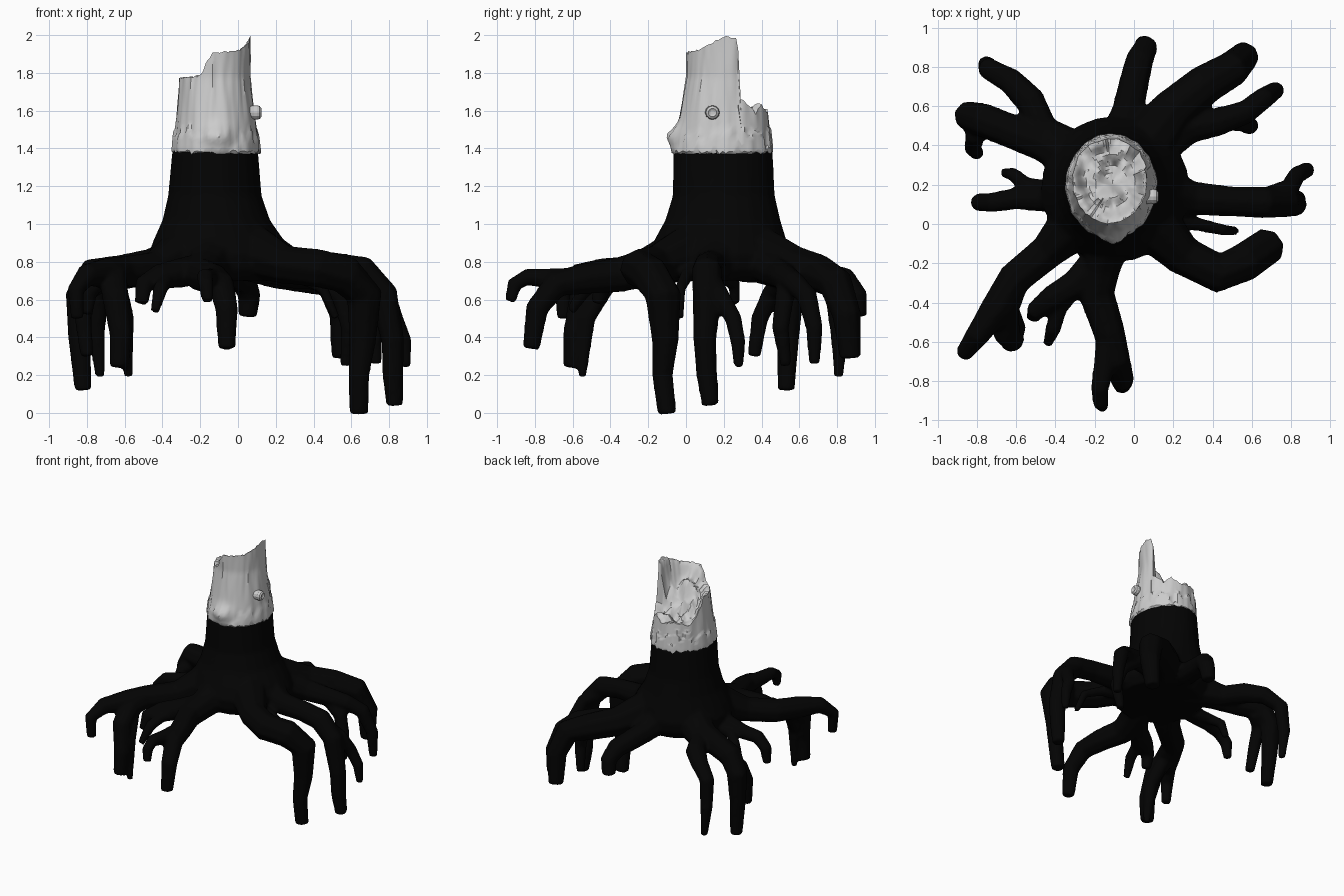
import bpy, bmesh, math
from mathutils import Vector, noise

N = 96


def new_object(name, bm):
    bmesh.ops.recalc_face_normals(bm, faces=bm.faces)
    mesh = bpy.data.meshes.new(name)
    bm.to_mesh(mesh)
    bm.free()
    ob = bpy.data.objects.new(name, mesh)
    bpy.context.collection.objects.link(ob)
    return ob


def skin(bm, rings):
    """Skin closed rings of points and cap both ends."""
    loops = [[bm.verts.new(p) for p in ring] for ring in rings]
    for a, b in zip(loops, loops[1:]):
        for i in range(len(a)):
            j = (i + 1) % len(a)
            bm.faces.new((a[i], a[j], b[j], b[i]))
    bm.faces.new(loops[0][::-1])
    bm.faces.new(loops[-1])


def ellipse(x0, x1, y0, y1, z, n):
    return [Vector(((x0 + x1) / 2 + (x1 - x0) / 2 * math.cos(2 * math.pi * i / n),
                    (y0 + y1) / 2 + (y1 - y0) / 2 * math.sin(2 * math.pi * i / n), z))
            for i in range(n)]


def root(bm, *pts):
    """Tapered eight-sided tube through (x, y, z, radius) points."""
    P = [Vector(p[:3]) for p in pts]
    T = [(P[min(i + 1, len(P) - 1)] - P[max(i - 1, 0)]).normalized() for i in range(len(P))]
    u = T[0].orthogonal().normalized()
    rings = []
    for i, p in enumerate(P):
        if i:
            u = T[i - 1].rotation_difference(T[i]) @ u
        v = T[i].cross(u)
        rings.append([p + pts[i][3] * 1.04 * (u * math.cos(a * math.pi / 4) + v * math.sin(a * math.pi / 4))
                      for a in range(8)])
    skin(bm, rings)


# --- dark trunk base with flare ---
bm = bmesh.new()
flare = [(-.40, .22, -.13, .49, .70), (-.45, .27, -.18, .54, .76), (-.475, .285, -.195, .55, .84),
         (-.445, .24, -.165, .53, .92), (-.40, .17, -.11, .50, 1.02), (-.37, .125, -.07, .47, 1.15),
         (-.347, .105, -.067, .458, 1.40)]
skin(bm, [ellipse(*f, 24) for f in flare])

# --- back roots ---
root(bm, (-.08, .35, .85, .13), (-.03, .58, .745, .08), (0, .72, .72, .075), (.03, .84, .70, .07),
     (.06, .90, .62, .06), (.05, .91, .51, .05))
root(bm, (.02, .35, .86, .15), (.2, .58, .77, .11), (.36, .71, .735, .1), (.5, .79, .69, .09),
     (.56, .85, .52, .075), (.55, .87, .29, .055))
root(bm, (.08, .37, .82, .11), (.28, .49, .74, .08), (.43, .52, .72, .07), (.57, .57, .69, .06),
     (.66, .64, .62, .055), (.72, .68, .45, .045), (.73, .68, .26, .03))
root(bm, (.42, .54, .71, .06), (.55, .52, .6, .05), (.59, .50, .45, .045), (.57, .53, .25, .03))
# --- right roots ---
root(bm, (.05, .2, .88, .14), (.3, .13, .78, .085), (.5, .115, .775, .075), (.66, .11, .75, .08),
     (.77, .11, .63, .075), (.82, .10, .38, .06), (.82, .11, .2, .055), (.83, .13, .04, .045))
root(bm, (.68, .13, .7, .06), (.79, .18, .62, .05), (.83, .25, .5, .045), (.88, .275, .38, .04),
     (.89, .28, .24, .025))
root(bm, (.05, .05, .87, .15), (.25, -.16, .785, .1), (.43, -.25, .765, .1), (.57, -.19, .73, .1),
     (.67, -.12, .62, .095), (.66, -.11, .38, .07), (.64, -.125, .2, .055), (.64, -.10, -.005, .05))
root(bm, (.15, .03, .76, .06), (.32, 0, .72, .035), (.45, -.03, .66, .03), (.52, -.035, .5, .022))
# --- front roots ---
root(bm, (-.12, 0, .85, .14), (-.17, -.22, .765, .1), (-.19, -.36, .73, .09), (-.13, -.54, .71, .08),
     (-.09, -.69, .68, .07), (-.06, -.79, .55, .06), (-.06, -.82, .34, .045))
root(bm, (-.13, -.55, .71, .06), (-.15, -.72, .71, .055), (-.175, -.84, .72, .045),
     (-.17, -.91, .68, .04), (-.16, -.93, .59, .03))
root(bm, (-.17, -.18, .76, .09), (-.3, -.31, .745, .075), (-.42, -.38, .72, .065), (-.5, -.44, .68, .05),
     (-.51, -.47, .58, .035))
root(bm, (-.3, -.3, .72, .06), (-.38, -.43, .7, .04), (-.41, -.53, .66, .04), (-.44, -.61, .54, .025))
# --- left front roots ---
root(bm, (-.25, .05, .86, .15), (-.44, -.14, .765, .09), (-.61, -.28, .745, .085), (-.7, -.43, .74, .08),
     (-.8, -.57, .73, .06), (-.86, -.65, .65, .045), (-.85, -.65, .5, .035))
root(bm, (-.6, -.28, .74, .07), (-.66, -.43, .71, .075), (-.65, -.55, .62, .07), (-.62, -.59, .42, .06),
     (-.63, -.6, .24, .05))
root(bm, (-.64, -.42, .68, .05), (-.6, -.53, .5, .05), (-.58, -.55, .19, .022))
# --- left roots ---
root(bm, (-.3, .17, .84, .11), (-.45, .13, .76, .07), (-.6, .13, .73, .055), (-.72, .11, .71, .05),
     (-.79, .11, .64, .045), (-.8, .11, .52, .03))
root(bm, (-.42, .17, .74, .05), (-.55, .2, .72, .04), (-.62, .255, .68, .035), (-.66, .26, .58, .025))
root(bm, (-.25, .3, .85, .14), (-.45, .41, .775, .095), (-.62, .47, .75, .085), (-.77, .53, .735, .085),
     (-.84, .55, .62, .075), (-.84, .54, .4, .06), (-.82, .53, .12, .045))
root(bm, (-.72, .52, .7, .06), (-.81, .45, .63, .05), (-.82, .39, .5, .045), (-.8, .36, .3, .035))
root(bm, (-.25, .32, .82, .13), (-.46, .48, .76, .075), (-.53, .63, .74, .075), (-.63, .73, .715, .065),
     (-.74, .79, .63, .055), (-.75, .81, .42, .045), (-.73, .81, .19, .025))

# fuse trunk and roots into one skin
base = new_object("trunk_base_and_roots", bm)
rem = base.modifiers.new("fuse", 'REMESH')
rem.mode, rem.voxel_size, rem.use_smooth_shade = 'VOXEL', .014, True
smooth = base.modifiers.new("soften", 'SMOOTH')
smooth.factor, smooth.iterations = .5, 4
black = bpy.data.materials.new("dark_wood")
black.diffuse_color = (.001, .001, .001, 1)
base.data.materials.append(black)

# --- pale broken stump top ---
RIM = [(0, 1.995), (18, 1.98), (22, 1.67), (45, 1.59), (60, 1.63), (80, 1.58), (110, 1.61), (140, 1.58),
       (160, 1.66), (176, 1.77), (240, 1.78), (250, 1.80), (255, 1.85), (266, 1.905), (315, 1.92),
       (340, 1.96), (360, 1.995)]


def rim_height(deg):
    for (a, h), (b, k) in zip(RIM, RIM[1:]):
        if a <= deg <= b:
            z = h + (k - h) * (deg - a) / (b - a)
            amp = .03 if 20 < deg < 165 else .012
            return min(2.0, z + amp * noise.noise(Vector((deg * .23, 3, 0))))


def wall(i, z):
    """Point on the outer bark, with a ragged bark layer and a burl in front."""
    t = 2 * math.pi * i / N
    u = max(0, min(1, (z - 1.4) / .38))
    x0, x1, y0, y1 = -.34 + .03 * u, .108 - .043 * u, -.065 + .07 * u, .452 - .035 * u
    c, s = math.cos(t), math.sin(t)
    p = Vector(((x0 + x1) / 2 + (x1 - x0) / 2 * c, (y0 + y1) / 2 + (y1 - y0) / 2 * s, z))
    edge = 1.48 + .16 * noise.noise(Vector((c * 5, s * 5, 2)))
    off = .008 if z < edge else 0
    off += .008 * noise.noise(Vector((c * 7, s * 7, z * 4)))
    off += .04 * math.exp(-((p.x + .11) / .07) ** 2 - ((z - 1.47) / .05) ** 2) * (s < 0)
    return p + Vector((c, s, 0)) * off


bm = bmesh.new()
rims = [rim_height(360 * i / N) for i in range(N)]
lows = [1.385 + .03 * noise.noise(Vector((i * .53, 0, 7))) for i in range(N)]
ROWS = 26
rings = [[Vector((-.11 + (p.x + .11) * .95, .2 + (p.y - .2) * .95, 1.37)) for p in
          [wall(i, 1.39) for i in range(N)]]]
for r in range(ROWS + 1):
    rings.append([wall(i, lows[i] + (rims[i] - lows[i]) * r / ROWS) for i in range(N)])
# splintered break surface, stepping down from the rim to the core
for s in (.96, .91, .86, .8, .73, .66, .58, .5, .42, .34, .26, .18, .1, .03):
    ring = []
    for i in range(N):
        rim = rings[ROWS + 1][i]
        x, y = -.11 + (rim.x + .11) * s, .2 + (rim.y - .2) * s
        d = .30 - y + .25 * (x + .11) * (x < -.11)
        floor = min(1.58 + 1.15 * max(0, min(.22, d)), max(rim.z, 1.72) - .02)
        q = Vector((x * .8 - y * .6, x * .6 + y * .8, .1)) * 16
        chip = .07 * (noise.voronoi(q)[0][0] - .45) + .06 * noise.noise(q * .8)
        k = max(0, min(1, (s - .6) / .38))
        ring.append(Vector((x, y, min(1.97, floor + (rim.z - floor) * k * k * (3 - 2 * k) + chip * (1 - k)))))
    rings.append(ring)
skin(bm, rings)
top = new_object("broken_stump_top", bm)
for f in top.data.polygons:
    f.use_smooth = True
top.data.set_sharp_from_angle(angle=math.radians(35))

# --- small cut-off branch knob ---
bm = bmesh.new()
knob = [(.06, .04), (.085, .036), (.1, .038), (.115, .034), (.124, .022), (.118, .012)]
skin(bm, [[Vector((x, .14 + r * math.cos(a * math.pi / 6), 1.59 + r * math.sin(a * math.pi / 6)))
           for a in range(12)] for x, r in knob])
new_object("branch_knob", bm)
